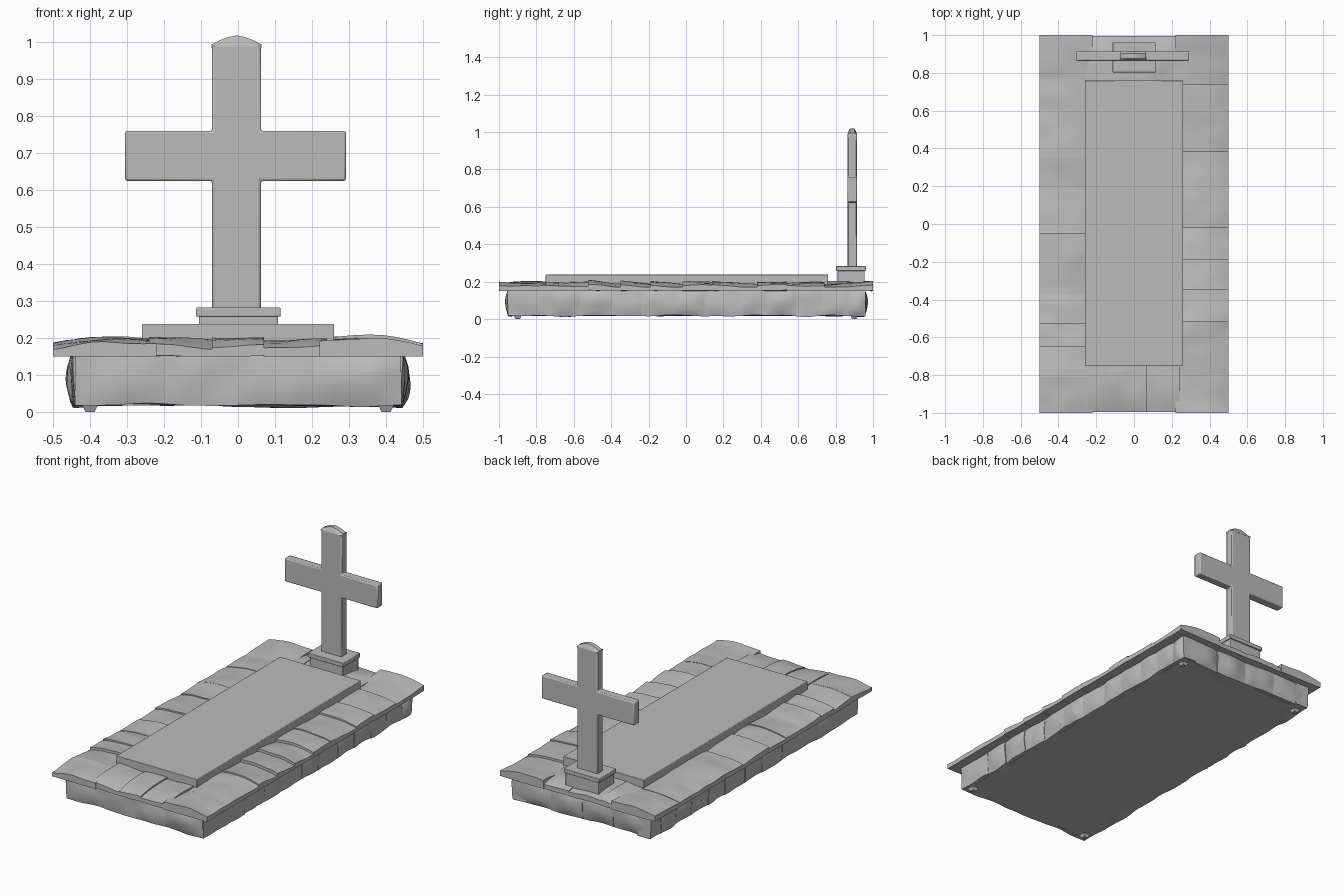
import bpy, bmesh, math, random
from mathutils import Vector, noise

random.seed(7)
if "Cube" in bpy.data.objects:
    bpy.data.objects.remove(bpy.data.objects["Cube"])

stone = bpy.data.materials.new("grey stone")
stone.use_nodes = True
GREY = (0.5, 0.5, 0.5, 1)
stone.diffuse_color = GREY
stone.node_tree.nodes["Principled BSDF"].inputs["Base Color"].default_value = GREY


def finish(name, bm, bevel=0.0, angle=35):
    bmesh.ops.recalc_face_normals(bm, faces=bm.faces)
    mesh = bpy.data.meshes.new(name)
    bm.to_mesh(mesh)
    bm.free()
    mesh.materials.append(stone)
    ob = bpy.data.objects.new(name, mesh)
    bpy.context.collection.objects.link(ob)
    if bevel:
        mod = ob.modifiers.new("worn edges", 'BEVEL')
        mod.width, mod.segments, mod.limit_method = bevel, 2, 'ANGLE'
    bpy.ops.object.select_all(action='DESELECT')
    ob.select_set(True)
    bpy.context.view_layer.objects.active = ob
    bpy.ops.object.shade_smooth_by_angle(angle=math.radians(angle))
    return ob


def add_block(bm, lo, hi, cuts=0, shape=None):
    """Box from lo to hi; shape maps unit coordinates to a shifted point."""
    part = bmesh.new()
    bmesh.ops.create_cube(part, size=1)
    if cuts:
        bmesh.ops.subdivide_edges(part, edges=part.edges[:], cuts=cuts, use_grid_fill=True)
    lo, hi = Vector(lo), Vector(hi)
    for v in part.verts:
        t = v.co + Vector((0.5, 0.5, 0.5))
        v.co = lo + Vector(a * b for a, b in zip(t, hi - lo))
        if shape:
            v.co = shape(t, v.co.copy())
    temp = bpy.data.meshes.new("temp")
    part.to_mesh(temp)
    part.free()
    bm.from_mesh(temp)
    bpy.data.meshes.remove(temp)


def box(name, lo, hi, bevel=0.003):
    bm = bmesh.new()
    add_block(bm, lo, hi)
    return finish(name, bm, bevel)


def rim_shape(axis, sign):
    """Uneven paving stone: tilted along the edge, thin at the outside."""
    tilt, lift = random.uniform(-0.012, 0.012), random.uniform(-0.003, 0.003)

    def shape(t, p):
        u = t[1 - axis]
        out = t[axis] if sign > 0 else 1 - t[axis]
        wave = noise.noise(p * 9) * 0.007
        bump = lift + tilt * (u - 0.5) * 1.6 + wave
        edge = out ** 4
        if t.z > 0.5:
            p.z += bump + 0.006 * math.sin(math.pi * out) - 0.014 * edge
        else:
            p.z += max(0, bump) * edge * 0.6
        return p
    return shape


def wall_shape(axis, sign):
    """Wall stone that bulges outward and has a worn lower edge."""
    swell = random.uniform(0.008, 0.022)
    skew = random.uniform(-0.008, 0.008)

    def shape(t, p):
        out = t[axis] if sign > 0 else 1 - t[axis]
        u = t[1 - axis]
        bulge = swell * math.sin(math.pi * t.z) ** 0.7 * (0.35 + 0.65 * math.sin(math.pi * u))
        bulge += skew * (u - 0.5) + noise.noise(p * 11) * 0.008
        p[axis] += sign * bulge * out
        if t.z < 0.5:
            p.z += noise.noise(p * 7) * 0.012 * out * (1 - t.z)
        return p
    return shape


def row(bm, axis, sign, marks, inner, outer, z0, z1, maker):
    """Line of stones between successive marks, facing sign along axis."""
    for a, b in zip(marks, marks[1:]):
        lo, hi = [0, 0, z0], [0, 0, z1]
        lo[1 - axis], hi[1 - axis] = a, b
        lo[axis], hi[axis] = sorted((sign * inner, sign * outer))
        add_block(bm, lo, hi, 7, maker(axis, sign))


# Paved rim
left = [-1, -0.8, -0.68, -0.52, -0.35, -0.19, -0.02, 0.14, 0.38, 0.54, 0.74, 1]
right = [-1, -0.81, -0.65, -0.53, -0.37, -0.21, -0.05, 0.19, 0.35, 0.61, 0.77, 1]
front = [-0.24, -0.07, 0.07, 0.24]
back = [-0.3, -0.15, 0.06, 0.24]
bm = bmesh.new()
row(bm, 0, 1, left, 0.22, 0.5, 0.15, 0.192, rim_shape)
row(bm, 0, -1, right, 0.22, 0.5, 0.15, 0.192, rim_shape)
row(bm, 1, -1, front, 0.7, 0.995, 0.15, 0.192, rim_shape)
row(bm, 1, 1, back, 0.7, 0.995, 0.15, 0.192, rim_shape)
finish("paved_rim", bm)

# Base walls and solid core
side = [-0.95, -0.72, -0.57, -0.4, -0.24, -0.06, 0.1, 0.28, 0.43, 0.59, 0.73, 0.87, 0.96]
ends = [-0.44, -0.2, 0.0, 0.2, 0.44]
bm = bmesh.new()
for s in (-1, 1):
    row(bm, 0, s, side, 0.36, 0.443, 0.018, 0.16, wall_shape)
    row(bm, 1, s, ends, 0.85, 0.95, 0.018, 0.16, wall_shape)
finish("base_walls", bm)
box("base_core", (-0.42, -0.92, 0.018), (0.42, 0.93, 0.165), 0)

# Corner stones reaching the ground
bm = bmesh.new()
for x in (-0.4, 0.4):
    for y in (-0.9, 0.9):
        add_block(bm, (x - 0.04, y - 0.04, 0.0), (x + 0.04, y + 0.04, 0.06), 0,
                  lambda t, p, x=x, y=y: Vector((x, y, p.z)).lerp(p, 0.3 + 0.7 * t.z))
finish("corner_feet", bm)

# Grave slab
box("grave_slab", (-0.26, -0.75, 0.17), (0.26, 0.76, 0.238))

# Pedestal under the cross
box("pedestal", (-0.105, 0.81, 0.17), (0.108, 0.955, 0.262))
box("pedestal_lip", (-0.113, 0.803, 0.258), (0.115, 0.962, 0.283))

# Cross: outline extruded through its depth
outline = [(-0.07, 0.27), (0.062, 0.27), (0.062, 0.625), (0.292, 0.625), (0.292, 0.76),
           (0.062, 0.76), (0.062, 0.992), (-0.07, 0.992), (-0.07, 0.76),
           (-0.305, 0.76), (-0.305, 0.625), (-0.07, 0.625)]
bm = bmesh.new()
face = bm.faces.new([bm.verts.new((x, 0.864, z)) for x, z in outline])
ext = bmesh.ops.extrude_face_region(bm, geom=[face])
for v in ext["geom"]:
    if isinstance(v, bmesh.types.BMVert):
        v.co.y = 0.914
finish("cross", bm, 0.006)

# Rounded cap on the cross
bm = bmesh.new()


def cap_shape(t, p):
    if t.z > 0.5:
        dome = 1 - abs(t.x * 2 - 1) ** 1.6
        p.z += 0.024 * dome * (2 * t.z - 1)
        p.y = 0.889 + (p.y - 0.889) * (1 - 0.5 * (2 * t.z - 1))
    return p


add_block(bm, (-0.071, 0.863, 0.984), (0.063, 0.915, 0.994), 5, cap_shape)
finish("cross_cap", bm)
